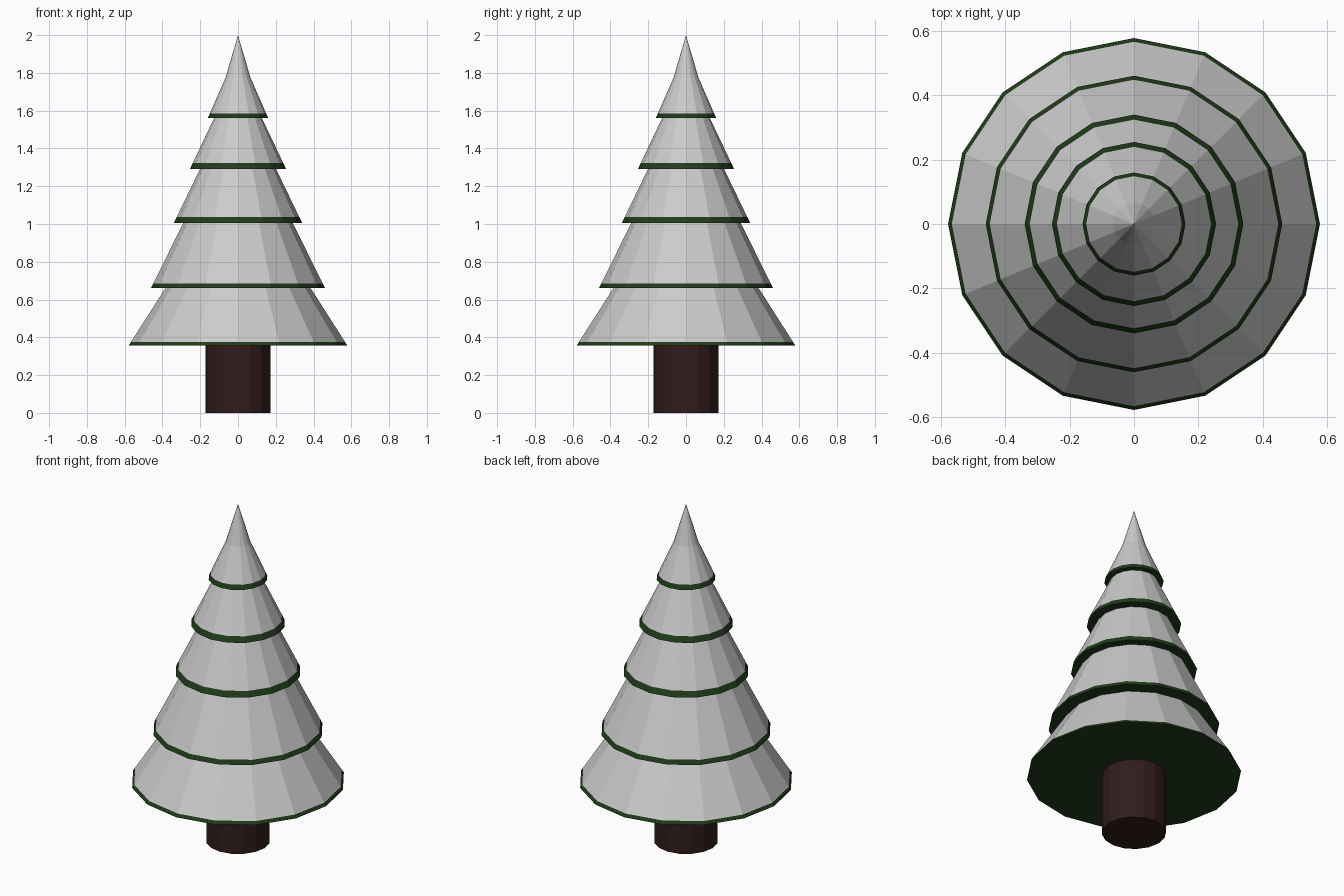
import bpy, bmesh
from math import cos, sin, tau

if "Cube" in bpy.data.objects:
    bpy.data.objects.remove(bpy.data.objects["Cube"])

SIDES = 16


def material(name, rgb):
    m = bpy.data.materials.new(name)
    m.diffuse_color = (*rgb, 1)
    m.use_nodes = True
    m.node_tree.nodes["Principled BSDF"].inputs["Base Color"].default_value = m.diffuse_color
    return m


green = material("needle_green", (0.014, 0.045, 0.010))
brown = material("bark_brown", (0.030, 0.012, 0.011))


def lathe(name, profile, mats):
    """Spin (radius, z, material index of the band above) points about z."""
    bm = bmesh.new()
    rings = []
    for r, z, _ in profile:
        if r == 0:
            rings.append([bm.verts.new((0, 0, z))] * SIDES)
        else:
            rings.append([bm.verts.new((r * cos(tau * i / SIDES), r * sin(tau * i / SIDES), z))
                          for i in range(SIDES)])
    for k in range(len(rings) - 1):
        a, b = rings[k], rings[k + 1]
        for i in range(SIDES):
            j = (i + 1) % SIDES
            quad = list(dict.fromkeys((a[i], a[j], b[j], b[i])))
            bm.faces.new(quad).material_index = profile[k][2]
    bmesh.ops.recalc_face_normals(bm, faces=bm.faces)
    mesh = bpy.data.meshes.new(name)
    bm.to_mesh(mesh)
    bm.free()
    for m in mats:
        mesh.materials.append(m)
    obj = bpy.data.objects.new(name, mesh)
    bpy.context.collection.objects.link(obj)
    return obj


# Trunk
lathe("trunk", [(0, 0, 0), (0.173, 0, 0), (0.173, 0.36, 0), (0, 0.36, 0)], [brown])

# Tiers: bottom radius, bottom z, band top z, top radius, top z
tiers = [
    (0.578, 0.358, 0.376, 0.385, 0.660),
    (0.461, 0.660, 0.685, 0.290, 1.005),
    (0.340, 1.005, 1.037, 0.202, 1.290),
    (0.255, 1.290, 1.322, 0.127, 1.560),
    (0.160, 1.560, 1.586, 0.066, 1.775),
]

# Snowy foliage: green underside and rim, bare grey snow above
profile = [(0, 0.358, 1)]
for r0, z0, zb, r1, z1 in tiers:
    rb = r0 + (r1 - r0) * (zb - z0) / (z1 - z0)
    profile += [(r0, z0, 1), (rb, zb, 0), (r1, z1, 1)]
profile[-1] = (0.066, 1.775, 0)
profile.append((0, 2.0, 0))
lathe("foliage", profile, [None, green])
